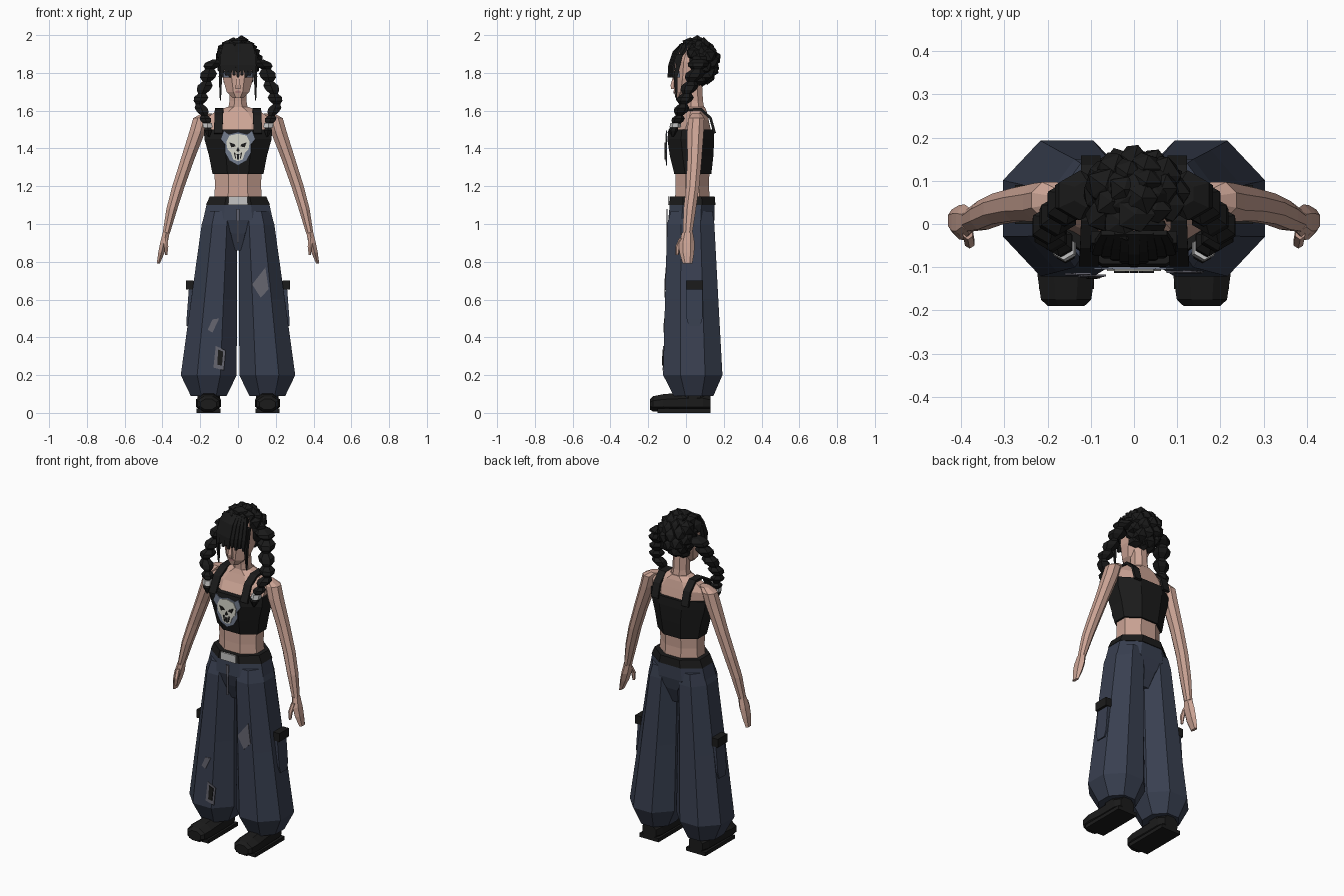
import bpy, bmesh, math, random
from mathutils import Vector

random.seed(4)


def material(name, r, g, b):
    m = bpy.data.materials.new(name)
    m.diffuse_color = (r, g, b, 1)
    return m


SKIN = material("skin", 0.60, 0.37, 0.30)
HAIR = material("hair black", 0.010, 0.010, 0.010)
CLOTH = material("cloth black", 0.011, 0.011, 0.011)
DENIM = material("denim navy", 0.040, 0.050, 0.080)
PATCH = material("patch grey", 0.13, 0.13, 0.16)
BONE = material("bone white", 0.68, 0.68, 0.60)
SLATE = material("slate blue", 0.17, 0.20, 0.27)
METAL = material("light metal", 0.55, 0.55, 0.55)
LIP = material("lip", 0.36, 0.18, 0.17)


def finish(name, bm, mat):
    bmesh.ops.recalc_face_normals(bm, faces=bm.faces)
    me = bpy.data.meshes.new(name)
    bm.to_mesh(me)
    bm.free()
    me.materials.append(mat)
    ob = bpy.data.objects.new(name, me)
    bpy.context.collection.objects.link(ob)
    return ob


def loft(name, rings, mat, n=8, along_y=False, side=1):
    """Skin polygon rings (cx, cy, z, rx, ry); along_y swaps y and z."""
    bm = bmesh.new()
    loops = []
    k = 1 / math.cos(math.pi / n)
    for cx, cy, z, rx, ry in rings:
        loop = []
        for i in range(n):
            a = 2 * math.pi * (i + 0.5) / n
            x, y = cx + rx * k * math.cos(a), cy + ry * k * math.sin(a)
            loop.append(bm.verts.new((side * x, z, y) if along_y else (side * x, y, z)))
        loops.append(loop)
    for a, b in zip(loops, loops[1:]):
        for i in range(n):
            j = (i + 1) % n
            bm.faces.new((a[i], a[j], b[j], b[i]))
    bm.faces.new(loops[0])
    bm.faces.new(loops[-1])
    return finish(name, bm, mat)


def plate(name, pts, mat, y=lambda z: 0, thick=0.004):
    """Thin front-facing plate from an (x, z) outline, y given by height."""
    bm = bmesh.new()
    f = bm.faces.new([bm.verts.new((x, y(z), z)) for x, z in pts])
    new = bmesh.ops.extrude_face_region(bm, geom=[f])["geom"]
    bmesh.ops.translate(bm, vec=(0, -thick, 0),
                        verts=[v for v in new if isinstance(v, bmesh.types.BMVert)])
    return finish(name, bm, mat)


def ribbon(name, pts, widths, mat, thick=0.012):
    """Strip along a path, widened in x."""
    bm = bmesh.new()
    rows = [[bm.verts.new((x + s * w / 2, y, z)) for s in (-1, 1)]
            for (x, y, z), w in zip(pts, widths)]
    for a, b in zip(rows, rows[1:]):
        bm.faces.new((a[0], a[1], b[1], b[0]))
    ob = finish(name, bm, mat)
    mod = ob.modifiers.new("thickness", "SOLIDIFY")
    mod.thickness, mod.offset = thick, 0
    return ob


def box(name, center, size, mat):
    bm = bmesh.new()
    bmesh.ops.create_cube(bm, size=1)
    for v in bm.verts:
        v.co = Vector(center) + Vector([c * s for c, s in zip(v.co, size)])
    return finish(name, bm, mat)


# torso, neck and head
loft("torso", [(0, .035, 1.08, .13, .095), (0, .033, 1.2, .122, .088), (0, .035, 1.3, .125, .09),
               (0, .03, 1.48, .165, .105), (0, .045, 1.55, .18, .075), (0, .05, 1.595, .12, .06),
               (0, .05, 1.62, .055, .05)], SKIN)
loft("neck", [(0, .05, 1.59, .055, .05), (0, .045, 1.65, .045, .045), (0, .04, 1.74, .045, .045)], SKIN)
loft("head", [(0, -.028, 1.668, .028, .028), (0, -.005, 1.70, .06, .058), (0, .015, 1.77, .08, .08),
              (0, .025, 1.86, .085, .09), (0, .04, 1.94, .065, .075)], SKIN)
loft("nose", [(0, -.062, 1.715, .013, .016), (0, -.062, 1.735, .012, .02), (0, -.06, 1.79, .006, .006)], SKIN, n=4)
plate("lips", [(-.02, 1.698), (0, 1.692), (.02, 1.698), (.008, 1.706), (-.008, 1.706)], LIP,
      lambda z: -.062)

# tank top and its straps
loft("tank_top", [(0, .036, 1.265, .135, .098), (0, .03, 1.36, .153, .115),
                  (0, .025, 1.45, .178, .124), (0, .028, 1.50, .18, .12)], CLOTH)

# trousers: hips, belt, buckle, fly
loft("hips", [(0, .03, .86, .045, .07), (0, .03, .95, .09, .105), (0, .028, 1.02, .185, .122),
              (0, .033, 1.11, .165, .118)], DENIM)
loft("belt", [(0, .034, 1.10, .17, .122), (0, .034, 1.145, .15, .118)], CLOTH)
plate("buckle", [(-.05, 1.1), (.05, 1.1), (.05, 1.145), (-.05, 1.145)], METAL, lambda z: -.087, .008)
plate("fly", [(-.004, .9), (.004, .9), (.008, 1.08), (-.008, 1.08)], PATCH, lambda z: -.098)

for s, tag in ((1, "left"), (-1, "right")):
    # arm, hand and thumb
    loft("arm_" + tag, [(.165, .055, 1.585, .028, .025), (.195, .055, 1.56, .042, .042),
                        (.215, .05, 1.49, .042, .044), (.268, .045, 1.34, .036, .038),
                        (.315, .035, 1.20, .033, .035), (.35, .02, 1.08, .029, .033),
                        (.38, .008, .95, .019, .025)], SKIN, side=s)
    loft("hand_" + tag, [(.38, .008, .955, .018, .025), (.392, .004, .90, .02, .036),
                         (.405, .004, .85, .017, .034), (.422, .008, .79, .008, .022)], SKIN, n=6, side=s)
    loft("thumb_" + tag, [(.384, -.02, .925, .011, .014), (.38, -.043, .88, .011, .012),
                          (.38, -.047, .835, .006, .007)], SKIN, n=6, side=s)
    # strap over the shoulder
    ribbon("strap_" + tag, [(s * .105, -.092, 1.48), (s * .102, -.05, 1.57), (s * .1, .01, 1.605),
                            (s * .1, .08, 1.608), (s * .1, .13, 1.56), (s * .1, .152, 1.48)],
           [.045] * 6, CLOTH, .014)
    # wide trouser leg with gathered hem
    loft("trouser_leg_" + tag, [(.155, .04, .09, .095, .105), (.155, .036, .2, .148, .157),
                                (.127, .03, .6, .121, .141), (.098, .025, 1.0, .094, .125),
                                (.09, .03, 1.07, .08, .11)], DENIM, side=s)
    # cargo pocket and flap
    loft("cargo_pocket_" + tag, [(.262, .045, .46, .012, .03), (.258, .045, .5, .014, .042),
                                 (.246, .045, .66, .014, .042)], DENIM, n=4, side=s)
    box("pocket_flap_" + tag, (s * .255, .045, .677), (.04, .09, .05), CLOTH)
    # shoe: upper, ankle, sole
    loft("shoe_" + tag, [(.155, .05, .13, .045, .045), (.155, .055, .09, .06, .055),
                         (.155, .053, -.04, .062, .053), (.157, .052, -.12, .066, .047),
                         (.157, .048, -.175, .058, .04), (.157, .045, -.19, .042, .028)],
         CLOTH, along_y=True, side=s)
    loft("shoe_ankle_" + tag, [(.155, .045, .04, .06, .08), (.155, .045, .13, .06, .075)], CLOTH, side=s)
    box("sole_" + tag, (s * .156, -.01, .011), (.128, .28, .022), CLOTH)
    # eye on the slanted cheek plane
    bm = bmesh.new()
    bm.faces.new([bm.verts.new((s * x, y, z)) for x, y, z in (
        (.040, -.068, 1.775), (.076, -.032, 1.775), (.080, -.034, 1.81), (.042, -.072, 1.81))])
    finish("eye_" + tag, bm, SLATE)
    # loose strand and braided pigtail
    loft("face_strand_" + tag, [(.085, -.03, 1.9, .014, .014), (.093, -.055, 1.78, .009, .01),
                                (.093, -.05, 1.655, .003, .003)], HAIR, n=4, side=s)
    path = [(.11, .07, 1.87), (.15, .06, 1.82), (.165, .03, 1.755), (.19, .005, 1.69),
            (.205, -.015, 1.635), (.178, -.035, 1.575), (.165, -.05, 1.53)]
    rings = []
    for i, (a, b) in enumerate(zip(path, path[1:])):
        a, b = Vector(a), Vector(b)
        r = (.05, .044, .04, .038, .034, .03)[i]
        for t, f in ((0, .55), (.35, 1), (.7, .9)):
            c = a.lerp(b, t)
            rings.append((c.x, c.y, c.z, r * f, r * f))
    rings.append((*path[-1], .016, .016))
    loft("pigtail_" + tag, rings, HAIR, n=6, side=s)
    loft("hair_tie_" + tag, [(.163, -.055, 1.535, .024, .024), (.16, -.058, 1.51, .026, .026)],
         METAL, n=6, side=s)
    loft("pigtail_tip_" + tag, [(.162, -.058, 1.52, .016, .016), (.158, -.068, 1.495, .02, .02),
                                (.155, -.07, 1.46, .004, .004)], HAIR, n=6, side=s)

# curly hair: inner cap plus faceted curls spread over it
bm = bmesh.new()


def curl(center, radii, jitter, sub=1):
    for v in bmesh.ops.create_icosphere(bm, subdivisions=sub, radius=1)["verts"]:
        k = 1 + random.uniform(-jitter, jitter)
        v.co = Vector([c + r * q * k for c, r, q in zip(center, radii, v.co)])
        v.co.z = min(v.co.z, 2.0)


curl((0, .07, 1.86), (.112, .09, .125), .04, 2)
N = 46
for i in range(N):
    z = 1 - 2 * (i + .5) / N
    a = i * 2.39996
    r = math.sqrt(1 - z * z)
    p = Vector((.088 * r * math.cos(a), .06 + .082 * r * math.sin(a), 1.86 + .10 * z))
    if p.z < 1.89 and p.y < .06:
        continue
    q = random.uniform(.036, .048)
    curl(p, (q, q, q), .15)
finish("curly_hair", bm, HAIR)

# fringe locks
for i in range(9):
    x = (i - 4) * .021
    back = .012 * abs(i - 4) / 2
    tip = 1.775 + .012 * (i % 2)
    ribbon("fringe_lock_%d" % i, [(x * .75, -.02, 1.955), (x * .9, -.065 + back, 1.91),
                                  (x, -.088 + back, 1.84), (x, -.092 + back, tip)],
           [.026, .028, .026, .012], HAIR, .012)

# skull emblem on the chest
chest = lambda d: (lambda z: -.101 - d)
mirror = lambda half: half + [(-x, z) for x, z in reversed(half) if x]
plate("emblem_back", mirror([(0, 1.31), (.045, 1.335), (.07, 1.38), (.068, 1.42), (.092, 1.45),
                             (.075, 1.495), (.05, 1.475), (0, 1.488)]), SLATE, chest(0))
plate("emblem_skull", mirror([(0, 1.332), (.025, 1.342), (.036, 1.375), (.056, 1.395), (.062, 1.435),
                              (.045, 1.468), (0, 1.478)]), BONE, chest(.004))
for s in (1, -1):
    plate("emblem_eye", [(s * x, z) for x, z in ((.012, 1.412), (.035, 1.405), (.046, 1.432), (.02, 1.424))],
          CLOTH, chest(.008))
    plate("emblem_tooth_gap", [(s * x, z) for x, z in ((.010, 1.345), (.015, 1.347), (.022, 1.378), (.015, 1.38))],
          CLOTH, chest(.008))
plate("emblem_nose", [(-.009, 1.388), (0, 1.382), (.009, 1.388), (0, 1.408)], CLOTH, chest(.008))
plate("emblem_mouth", [(-.005, 1.342), (.005, 1.342), (.007, 1.37), (-.007, 1.37)], CLOTH, chest(.008))

# worn patches on the trouser fronts
shin = lambda z: -.120 + .0225 * (z - .2)
plate("thigh_patch", [(.075, .68), (.12, .61), (.162, .655), (.145, .77)], PATCH, shin)
plate("knee_patch", [(-.16, .44), (-.135, .425), (-.10, .50), (-.135, .495)], PATCH, shin)
plate("shin_patch", [(-.13, .24), (-.075, .225), (-.065, .33), (-.118, .355)], PATCH, shin)
plate("shin_tear", [(-.11, .255), (-.085, .25), (-.078, .325), (-.105, .335)], CLOTH,
      lambda z: shin(z) - .004)
